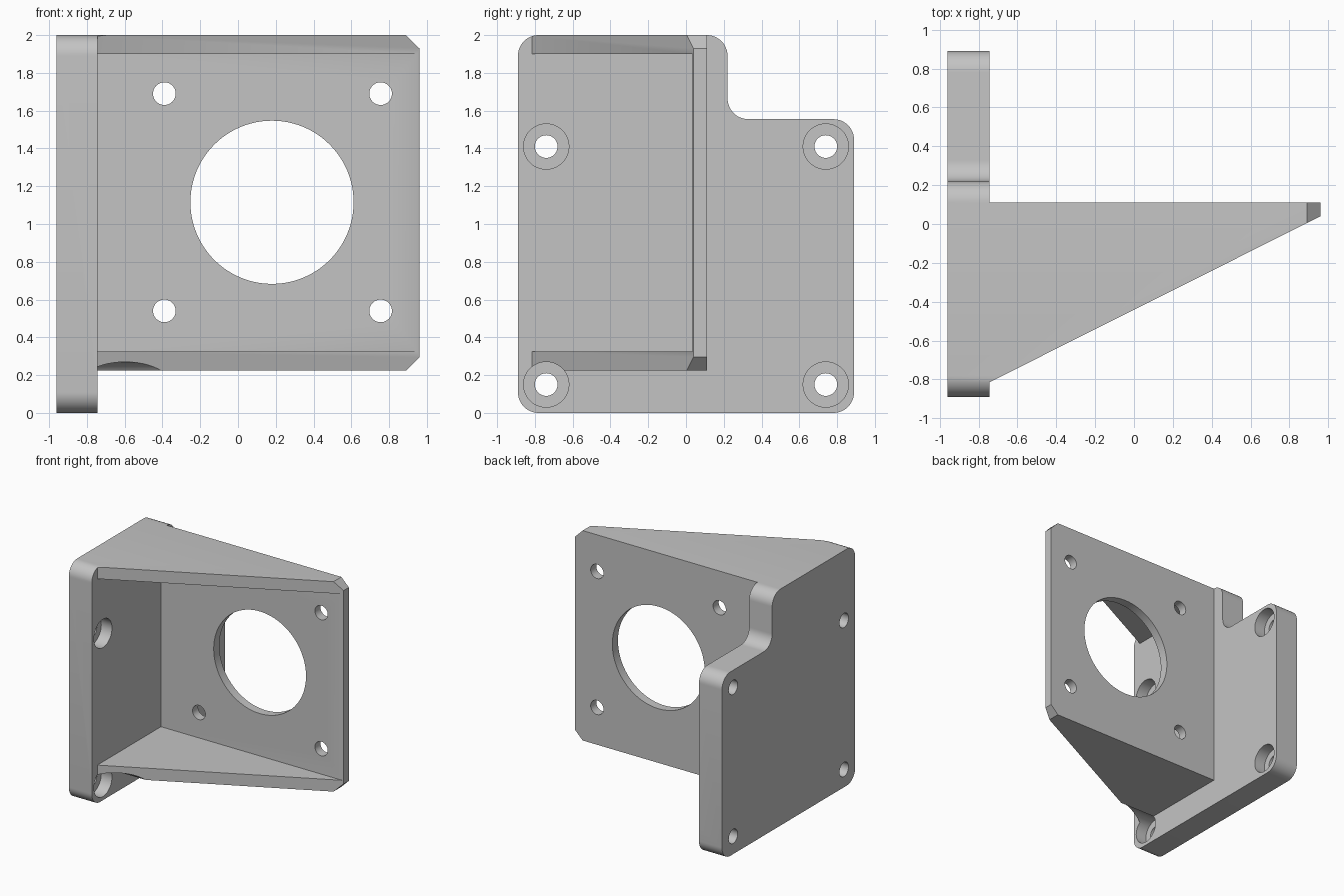
import bpy, bmesh, math
from mathutils import Vector

cube = bpy.data.objects.get("Cube")
if cube:
    bpy.data.objects.remove(cube, do_unlink=True)

grey = bpy.data.materials.new("light_grey")
grey.use_nodes = True
COLOUR = (0.55, 0.55, 0.55, 1)
grey.diffuse_color = COLOUR
grey.node_tree.nodes["Principled BSDF"].inputs["Base Color"].default_value = COLOUR


def prism(name, outline, axis, lo, hi):
    """Extrude a 2D outline along an axis from lo to hi."""
    place = {"x": lambda u, v, w: (w, u, v),
             "y": lambda u, v, w: (u, w, v),
             "z": lambda u, v, w: (u, v, w)}[axis]
    bm = bmesh.new()
    ends = [[bm.verts.new(place(u, v, w)) for u, v in outline] for w in (lo, hi)]
    for ring in ends:
        bm.faces.new(ring)
    n = len(outline)
    for i in range(n):
        j = (i + 1) % n
        bm.faces.new((ends[0][i], ends[0][j], ends[1][j], ends[1][i]))
    bmesh.ops.recalc_face_normals(bm, faces=bm.faces)
    mesh = bpy.data.meshes.new(name)
    bm.to_mesh(mesh)
    bm.free()
    mesh.materials.append(grey)
    obj = bpy.data.objects.new(name, mesh)
    bpy.context.collection.objects.link(obj)
    return obj


def rounded(corners, r, steps=12):
    """Round every right-angled corner of an outline."""
    pts = [Vector(c) for c in corners]
    out = []
    for i, p in enumerate(pts):
        a = p + (pts[i - 1] - p).normalized() * r
        b = p + (pts[(i + 1) % len(pts)] - p).normalized() * r
        for k in range(steps + 1):
            t = math.pi / 2 * k / steps
            out.append(a + b - p + (p - b) * math.cos(t) + (p - a) * math.sin(t))
    return out


def circle(u, v, r, n=48):
    return [(u + r * math.cos(2 * math.pi * i / n),
             v + r * math.sin(2 * math.pi * i / n)) for i in range(n)]


def rect(u0, u1, v0, v1):
    return [(u0, v0), (u1, v0), (u1, v1), (u0, v1)]


LEFT, WALL, RIGHT = -0.96, -0.745, 0.96
BACK, FACE, FLOOR, TOP = 0.11, 0.035, 0.225, 2.0

# Stepped side profile, extruded across the full width
bracket = prism("mounting_bracket", rounded(
    [(-0.89, 0), (0.89, 0), (0.89, 1.555), (0.22, 1.555), (0.22, TOP), (-0.89, TOP)],
    0.11), "x", LEFT, RIGHT)

# Space behind, below and in front of the face plate and gussets
cutters = [
    prism("rear_cut", rect(WALL, 2, BACK, 2), "z", -1, 3),
    prism("lower_cut", rect(WALL, 2, -1, FLOOR), "y", -2, 2),
    prism("slope_cut", [(WALL, -0.815), (1.2, 0.16), (1.2, -2), (WALL, -2)], "z", -1, 3),
    prism("pocket_cut", rect(WALL, 2, FLOOR + 0.1, TOP - 0.1), "y", -2, FACE),
]

# Chamfered free corners of the face plate
for z, d in ((TOP, 1), (FLOOR, -1)):
    cutters.append(prism("chamfer_cut", [
        (RIGHT - 0.17, z + 0.1 * d), (RIGHT + 0.1, z + 0.1 * d),
        (RIGHT + 0.1, z - 0.17 * d)], "y", -2, 2))

# Large round opening and its four screw holes
cutters.append(prism("opening_cut", circle(0.18, 1.115, 0.432, 96), "y", -0.5, 0.5))
for x in (-0.39, 0.755):
    for z in (0.54, 1.69):
        cutters.append(prism("screw_cut", circle(x, z, 0.06), "y", -0.3, 0.5))

# Counterbored bolt holes in the side plate
for y in (-0.74, 0.74):
    for z in (0.15, 1.41):
        cutters.append(prism("bolt_cut", circle(y, z, 0.06), "x", -1.2, 0))
        cutters.append(prism("counterbore_cut", circle(y, z, 0.12), "x", WALL - 0.1, 1.2))

# Apply all cuts
bpy.ops.object.select_all(action="DESELECT")
bpy.context.view_layer.objects.active = bracket
bracket.select_set(True)
for cutter in cutters:
    cutter.hide_render = True
    mod = bracket.modifiers.new(cutter.name, "BOOLEAN")
    mod.operation = "DIFFERENCE"
    mod.solver = "EXACT"
    mod.object = cutter
    bpy.ops.object.modifier_apply(modifier=mod.name)
    bpy.data.objects.remove(cutter, do_unlink=True)

bpy.ops.object.shade_smooth_by_angle(angle=math.radians(30))
